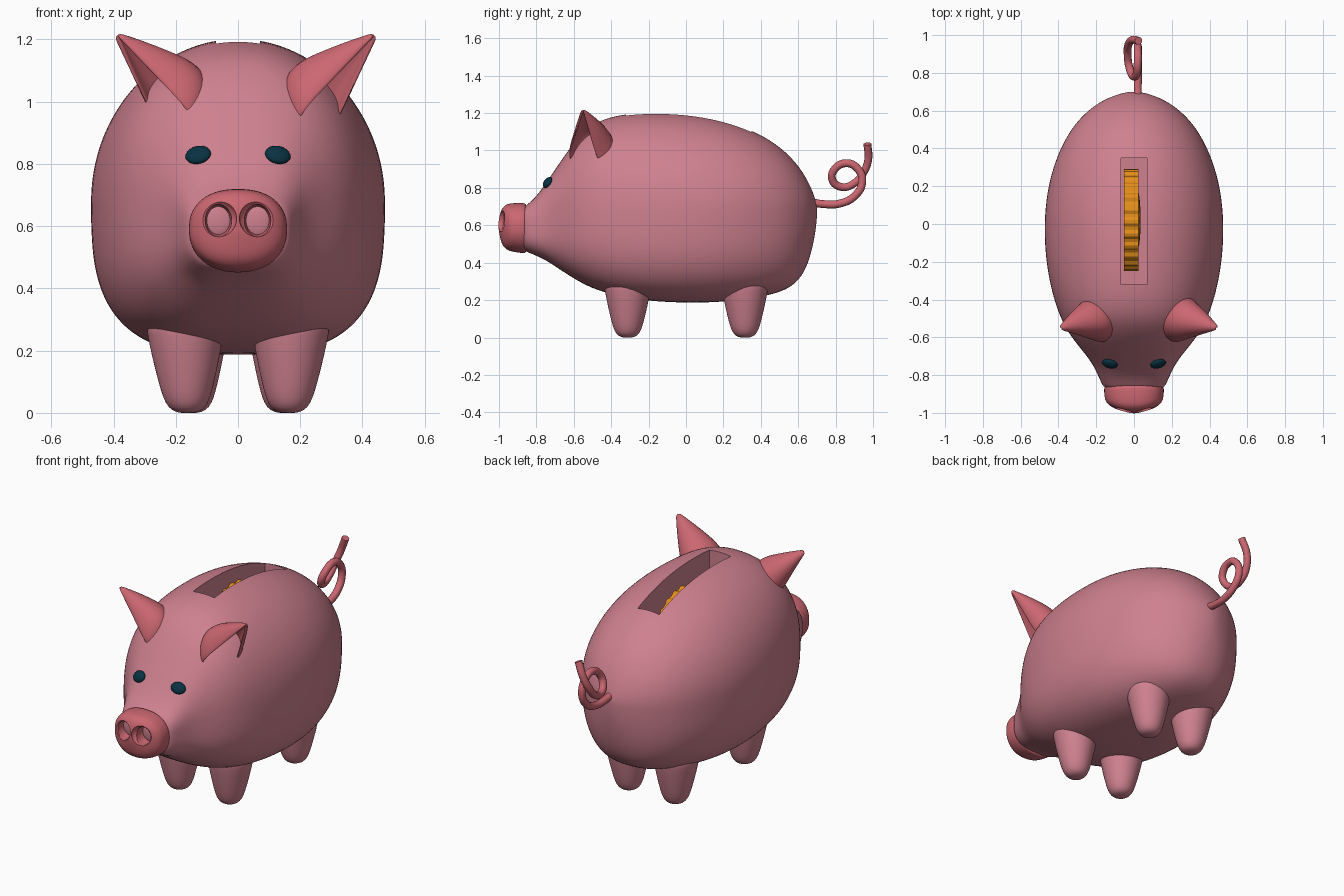
import bpy, bmesh
from math import sin, cos, pi, radians
from mathutils import Vector

if "Cube" in bpy.data.objects:
    bpy.data.objects.remove(bpy.data.objects["Cube"])


def material(name, rgb):
    m = bpy.data.materials.new(name)
    m.diffuse_color = (*rgb, 1)
    m.use_nodes = True
    m.node_tree.nodes["Principled BSDF"].inputs["Base Color"].default_value = m.diffuse_color
    return m


PINK = material("pink", (0.62, 0.22, 0.275))
ROSE = material("rose", (0.60, 0.135, 0.165))
DARK = material("dark_blue", (0.003, 0.032, 0.055))
GOLD = material("gold", (0.78, 0.27, 0.01))


def make(name, bm, mat=None):
    bmesh.ops.recalc_face_normals(bm, faces=bm.faces)
    me = bpy.data.meshes.new(name)
    bm.to_mesh(me)
    bm.free()
    ob = bpy.data.objects.new(name, me)
    bpy.context.collection.objects.link(ob)
    if mat:
        me.materials.append(mat)
    return ob


def finish(ob, angle=40):
    """Apply modifiers and shade smooth, keeping sharp edges."""
    bpy.ops.object.select_all(action='DESELECT')
    bpy.context.view_layer.objects.active = ob
    ob.select_set(True)
    bpy.ops.object.convert(target='MESH')
    bpy.ops.object.shade_smooth_by_angle(angle=radians(angle))


def subsurf(ob, level=2):
    m = ob.modifiers.new("smooth", 'SUBSURF')
    m.levels = m.render_levels = level


def cut(ob, cutter):
    m = ob.modifiers.new("cut", 'BOOLEAN')
    m.operation, m.solver, m.object = 'DIFFERENCE', 'EXACT', cutter
    cutter.hide_render = True
    finish(ob)
    bpy.data.objects.remove(cutter)


def skin(bm, rings, closed=True):
    for a, b in zip(rings, rings[1:]):
        for i in range(len(a) if closed else len(a) - 1):
            j = (i + 1) % len(a)
            bm.faces.new((a[i], a[j], b[j], b[i]))


def fan(bm, ring, point):
    c = bm.verts.new(point)
    for i in range(len(ring)):
        bm.faces.new((ring[i], ring[(i + 1) % len(ring)], c))


def loft(name, stations, mat, segs=40, grow=1.0, bow=0.0):
    """Super-ellipse sections along y: (y, bottom, middle, top, half width, n top, n bottom)."""
    bm = bmesh.new()
    rings = []
    for y, bot, mid, top, hw, nt, nb in stations:
        ring = []
        for k in range(segs):
            a = 2 * pi * k / segs
            c, s = cos(a), sin(a)
            n, h = (nt, top - mid) if s >= 0 else (nb, mid - bot)
            x = grow * hw * abs(c) ** (2 / n) * (1 if c >= 0 else -1)
            z = mid + grow * h * abs(s) ** (2 / n) * (1 if s >= 0 else -1)
            ring.append(bm.verts.new((x, y + (bow * x * x if y < -0.9 else 0), z)))
        rings.append(ring)
    skin(bm, rings)
    for ring, st in ((rings[0], stations[0]), (rings[-1], stations[-1])):
        fan(bm, ring, (0, st[0], st[2]))
    ob = make(name, bm, mat)
    subsurf(ob)
    return ob


def ellipsoid(name, loc, radii, mat=None, rot=(0, 0, 0)):
    bm = bmesh.new()
    bmesh.ops.create_uvsphere(bm, u_segments=32, v_segments=16, radius=1)
    bmesh.ops.scale(bm, vec=radii, verts=bm.verts)
    ob = make(name, bm, mat)
    ob.location, ob.rotation_euler = loc, rot
    return ob


# Body
body = loft("body", [
    (-0.88, 0.47, 0.59, 0.69, 0.150, 2.8, 2.8),
    (-0.84, 0.455, 0.59, 0.715, 0.172, 3.0, 3.0),
    (-0.79, 0.435, 0.59, 0.765, 0.193, 3.0, 3.0),
    (-0.74, 0.41, 0.60, 0.835, 0.218, 2.8, 2.9),
    (-0.68, 0.37, 0.61, 0.925, 0.262, 2.6, 2.8),
    (-0.61, 0.325, 0.63, 1.025, 0.320, 2.45, 2.8),
    (-0.54, 0.285, 0.65, 1.105, 0.364, 2.3, 2.8),
    (-0.46, 0.252, 0.66, 1.158, 0.400, 2.2, 2.9),
    (-0.34, 0.220, 0.67, 1.19, 0.436, 2.08, 3.0),
    (-0.18, 0.198, 0.68, 1.20, 0.464, 2, 3.0),
    (0.00, 0.19, 0.68, 1.193, 0.472, 2, 3.0),
    (0.18, 0.193, 0.68, 1.163, 0.456, 2, 2.9),
    (0.34, 0.212, 0.68, 1.11, 0.412, 2, 2.8),
    (0.46, 0.234, 0.68, 1.048, 0.356, 2, 2.7),
    (0.55, 0.265, 0.68, 0.975, 0.294, 2, 2.6),
    (0.62, 0.325, 0.68, 0.892, 0.218, 2, 2.4),
    (0.665, 0.43, 0.68, 0.81, 0.144, 2, 2.2),
    (0.692, 0.56, 0.68, 0.74, 0.068, 2, 2),
    (0.70, 0.64, 0.68, 0.70, 0.020, 2, 2)], PINK, grow=1.012)

# Coin slot pocket
bm = bmesh.new()
bmesh.ops.create_cube(bm, size=1)
bmesh.ops.scale(bm, vec=(0.14, 0.67, 0.8), verts=bm.verts)
bmesh.ops.translate(bm, vec=(0, 0.015, 0.96), verts=bm.verts)
cut(body, make("slot_cutter", bm))

# Coin with a ridged rim and a raised boss
bm = bmesh.new()
rings = []
for x in (-0.053, 0.023):
    ring = []
    for k in range(96):
        a, r = 2 * pi * k / 96, 0.27 - 0.010 * (k // 2 % 2)
        ring.append(bm.verts.new((x, 0.02 + r * cos(a), 0.845 + r * sin(a))))
    rings.append(ring)
skin(bm, rings)
for r in rings:
    bm.faces.new(r)
finish(make("coin", bm, GOLD), 25)
finish(ellipsoid("coin_boss", (0.02, 0.02, 0.845), (0.015, 0.15, 0.15), GOLD))

# Snout, bowed across the front, with two dished nostrils
snout = loft("snout", [
    (-0.85, 0.452, 0.59, 0.712, 0.150, 2.3, 2.2),
    (-0.865, 0.450, 0.59, 0.720, 0.158, 2.3, 2.2),
    (-0.91, 0.455, 0.59, 0.720, 0.159, 2.3, 2.2),
    (-0.95, 0.464, 0.59, 0.716, 0.156, 2.3, 2.2),
    (-0.970, 0.478, 0.59, 0.706, 0.146, 2.3, 2.2),
    (-0.988, 0.505, 0.60, 0.685, 0.115, 2.2, 2.2),
    (-0.998, 0.555, 0.60, 0.645, 0.055, 2, 2),
    (-1.002, 0.58, 0.60, 0.62, 0.020, 2, 2)], ROSE, bow=1.1)
for s in (-1, 1):
    cut(snout, ellipsoid("dish_cutter", (s * 0.070, -1.0, 0.625), (0.066, 0.040, 0.062)))
    cut(snout, ellipsoid("nostril_cutter", (s * 0.063, -0.98, 0.618), (0.043, 0.11, 0.052)))
    finish(ellipsoid("nostril_floor", (s * 0.063, -0.920, 0.618), (0.043, 0.012, 0.051), PINK))

# Eyes
for s in (-1, 1):
    finish(ellipsoid("eye", (s * 0.128, -0.740, 0.829), (0.042, 0.018, 0.033), DARK,
                     (radians(-35), s * radians(8), s * radians(12))))

# Ears: open shells running from a U-shaped base to a tip
EAR_BASE = [(0.166, -0.632, 0.975), (0.128, -0.600, 1.055), (0.118, -0.530, 1.118),
            (0.170, -0.440, 1.125), (0.240, -0.400, 1.085), (0.285, -0.420, 1.025),
            (0.286, -0.485, 0.975)]
TIP = Vector((0.393, -0.552, 1.216))
mid = sum((Vector(p) for p in EAR_BASE), Vector()) / len(EAR_BASE)
for s, shift in ((-1, 0), (1, 0.050)):
    bm = bmesh.new()
    rings = []
    for t in (-0.25, -0.06, 0.12, 0.3, 0.5, 0.7, 0.86, 0.97):
        bulge = 0.30 * max(t, 0) * (1 - t)
        ring = []
        for i, p in enumerate(EAR_BASE):
            p = Vector(p)
            q = p.lerp(TIP, max(t, 0)) + (p - mid) * bulge * sin(pi * i / 6)
            # the root sinks straight into the head
            q += Vector((-0.10, 0.10, -0.20)) * max(-t, 0)
            ring.append(bm.verts.new((s * q.x + shift, q.y, q.z)))
        rings.append(ring)
    skin(bm, rings, closed=False)
    ear = make("ear", bm, ROSE)
    m = ear.modifiers.new("thickness", 'SOLIDIFY')
    m.thickness, m.offset = 0.016, 0
    subsurf(ear)
    finish(ear, 60)

# Legs: tapered lathes with rounded feet, leaning slightly outward at the top
LEG = [(0.025, 0.0), (0.05, 0.008), (0.068, 0.03), (0.081, 0.065), (0.095, 0.12),
       (0.111, 0.19), (0.124, 0.26), (0.125, 0.28), (0.112, 0.32)]
for name, cx, y in (("front_leg", 0.164, -0.312), ("back_leg", 0.152, 0.315)):
    for s in (-1, 1):
        bm = bmesh.new()
        rings = [[bm.verts.new((s * (cx + 0.02 * z) + r * cos(2 * pi * k / 32),
                                y + r * sin(2 * pi * k / 32), z)) for k in range(32)]
                 for r, z in LEG]
        skin(bm, rings)
        fan(bm, rings[0], (s * cx, y, 0))
        fan(bm, rings[-1], (s * cx, y, 0.32))
        leg = make(name, bm, PINK)
        subsurf(leg, 1)
        finish(leg, 60)

# Curly tail
PATH = [(0.02, 0.66, 0.725), (0.02, 0.74, 0.713), (0.022, 0.82, 0.716), (0.022, 0.90, 0.755),
        (0.02, 0.942, 0.83), (0.02, 0.92, 0.90), (0.02, 0.86, 0.932), (0.014, 0.795, 0.90),
        (-0.004, 0.782, 0.845), (-0.025, 0.83, 0.805), (-0.034, 0.90, 0.825),
        (-0.030, 0.948, 0.88), (-0.010, 0.974, 0.95), (0.024, 0.970, 1.035)]
cu = bpy.data.curves.new("tail", 'CURVE')
cu.dimensions = '3D'
cu.bevel_depth, cu.bevel_resolution, cu.use_fill_caps = 0.021, 4, True
sp = cu.splines.new('BEZIER')
sp.bezier_points.add(len(PATH) - 1)
for bp, p in zip(sp.bezier_points, PATH):
    bp.co = p
    bp.handle_left_type = bp.handle_right_type = 'AUTO'
tail = bpy.data.objects.new("tail", cu)
bpy.context.collection.objects.link(tail)
cu.materials.append(ROSE)
finish(tail)
